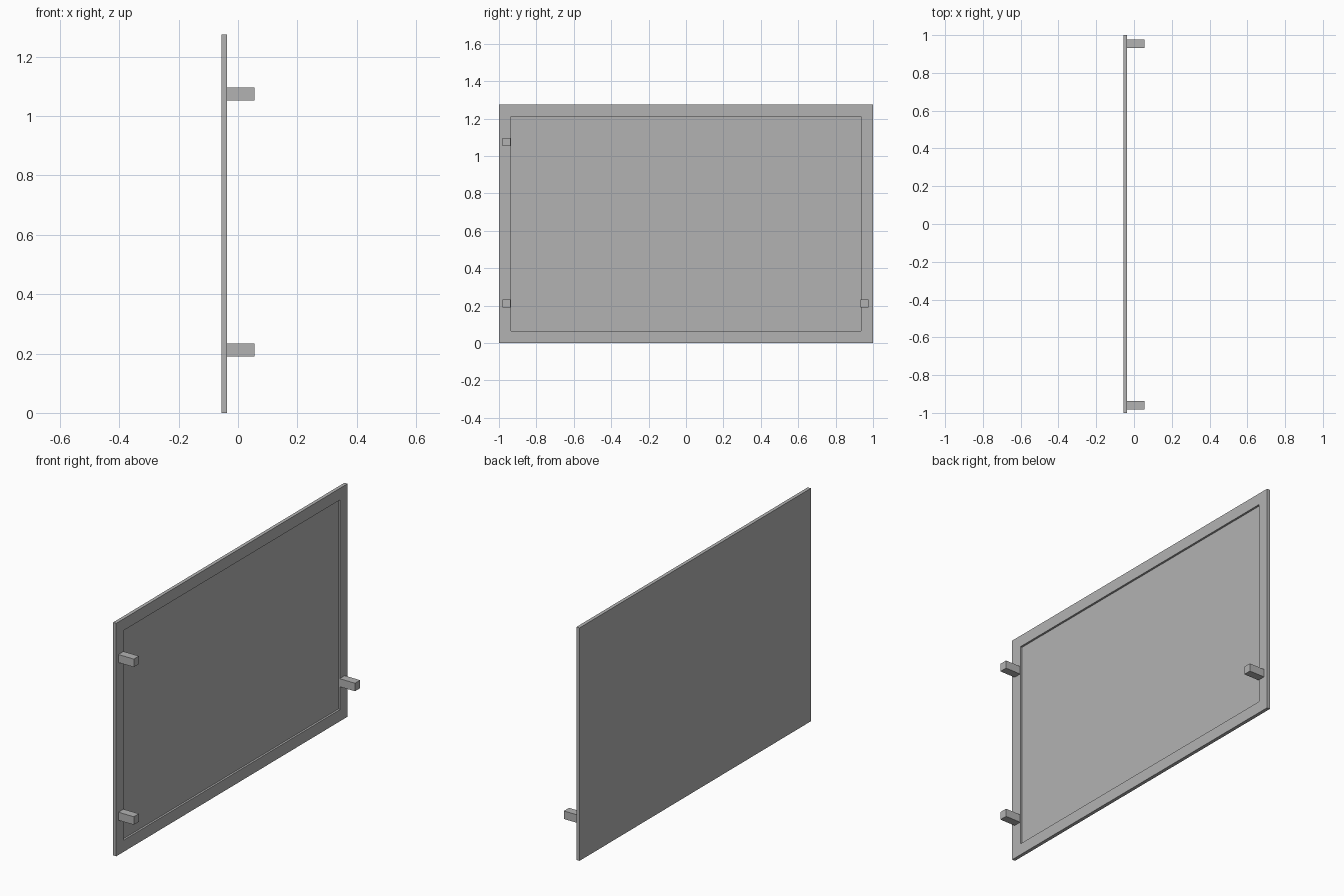
import bpy, bmesh
from mathutils import Vector

cube = bpy.data.objects.get("Cube")
if cube:
    bpy.data.objects.remove(cube, do_unlink=True)

grey = bpy.data.materials.new("plain grey")
grey.use_nodes = True
colour = (0.45, 0.45, 0.45, 1)
grey.diffuse_color = colour
grey.node_tree.nodes["Principled BSDF"].inputs["Base Color"].default_value = colour

BACK, FACE, PEG_END = -0.056, -0.037, 0.056
HEIGHT, BORDER, RECESS = 1.275, 0.09, 0.011


def make_box(name, low, high, border=0, depth=0):
    """Box between two corners, with an optional recess in its +x face."""
    low, high = Vector(low), Vector(high)
    bm = bmesh.new()
    bmesh.ops.create_cube(bm, size=1)
    for v in bm.verts:
        v.co = (low + high) / 2 + v.co * (high - low)
    bm.normal_update()
    if depth:
        front = max(bm.faces, key=lambda f: f.normal.x)
        bmesh.ops.inset_region(bm, faces=[front], thickness=border)
        # Step the inner face straight back to leave upright walls
        floor = bmesh.ops.extrude_discrete_faces(bm, faces=[front])["faces"][0]
        bmesh.ops.translate(bm, verts=floor.verts, vec=(-depth, 0, 0))
    bmesh.ops.recalc_face_normals(bm, faces=bm.faces)
    mesh = bpy.data.meshes.new(name)
    bm.to_mesh(mesh)
    bm.free()
    mesh.materials.append(grey)
    bpy.context.collection.objects.link(bpy.data.objects.new(name, mesh))


# Upright panel with a raised border round its face
make_box("panel", (BACK, -1, 0), (FACE, 1, HEIGHT), BORDER, RECESS)

# Three square pegs on the border
for name, y, z in (("lower_front_peg", -0.959, 0.212),
                   ("upper_front_peg", -0.959, 1.075),
                   ("lower_rear_peg", 0.954, 0.212)):
    r = 0.022
    make_box(name, (FACE, y - r, z - r), (PEG_END, y + r, z + r))
